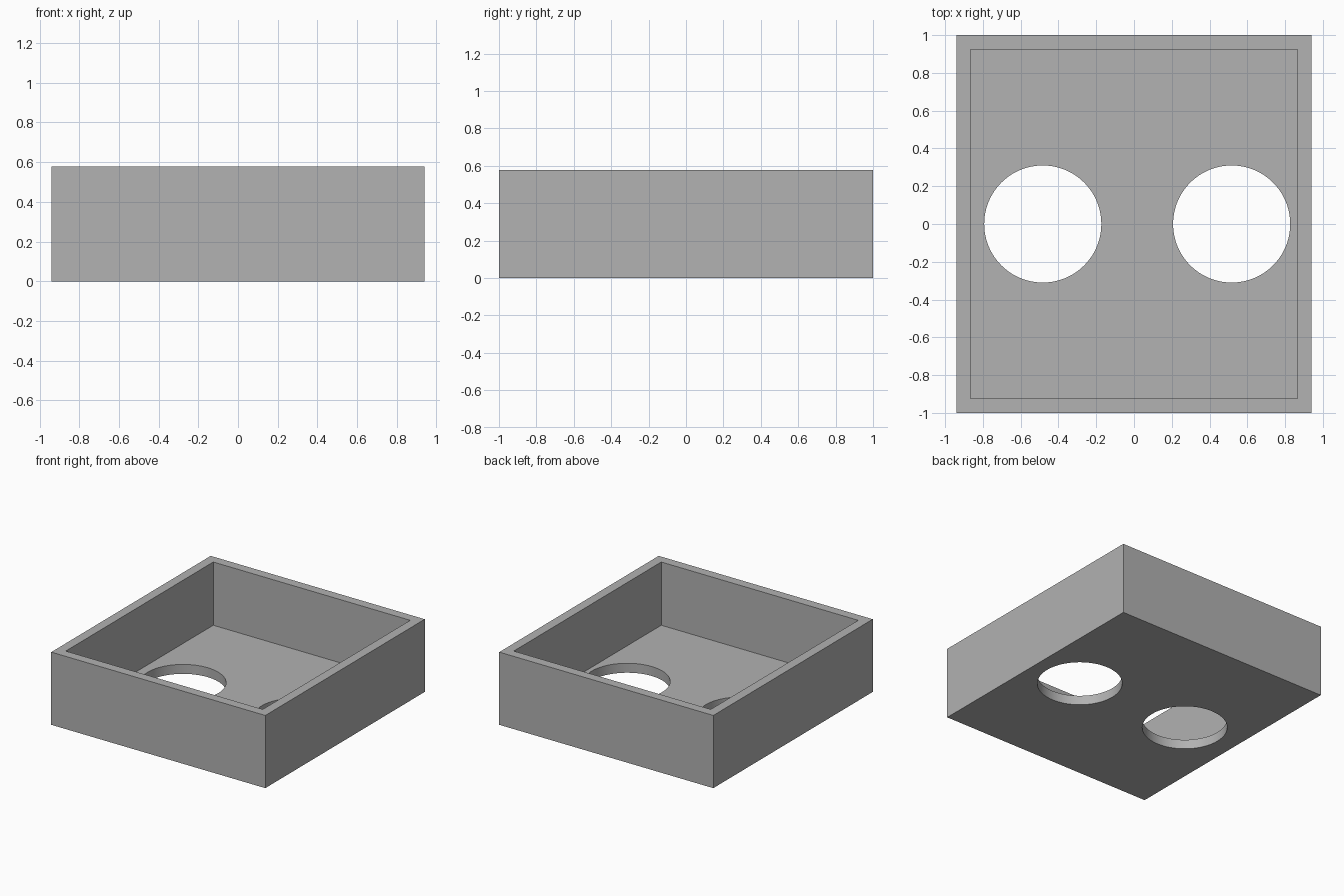
import bpy
from math import radians

cube = bpy.data.objects.get("Cube")
if cube:
    bpy.data.objects.remove(cube, do_unlink=True)

WIDTH, DEPTH, HEIGHT = 1.88, 2.0, 0.577
WALL = 0.075
HOLE_RADIUS = 0.31
HOLE_CENTRES = (-0.483, 0.517)

grey = bpy.data.materials.new("mid_grey")
grey.use_nodes = True
colour = (0.445, 0.445, 0.445, 1)
grey.diffuse_color = colour
grey.node_tree.nodes["Principled BSDF"].inputs["Base Color"].default_value = colour


def block(name, width, depth, bottom, top):
    bpy.ops.mesh.primitive_cube_add(size=1, location=(0, 0, (bottom + top) / 2))
    obj = bpy.context.object
    obj.name = name
    obj.scale = (width, depth, top - bottom)
    bpy.ops.object.transform_apply(location=True, rotation=False, scale=True)
    obj.data.materials.append(grey)
    return obj


def cut(target, cutter):
    cutter.hide_render = True
    mod = target.modifiers.new("cut", 'BOOLEAN')
    mod.operation = 'DIFFERENCE'
    mod.solver = 'EXACT'
    mod.object = cutter
    bpy.context.view_layer.objects.active = target
    bpy.ops.object.modifier_apply(modifier=mod.name)
    bpy.data.objects.remove(cutter, do_unlink=True)


# Open tray: outer block with its inside hollowed from above
tray = block("open_tray", WIDTH, DEPTH, 0, HEIGHT)
cut(tray, block("hollow_cutter", WIDTH - 2 * WALL, DEPTH - 2 * WALL, WALL, HEIGHT + 0.2))

# Two round holes through the floor
for x in HOLE_CENTRES:
    bpy.ops.mesh.primitive_cylinder_add(vertices=96, radius=HOLE_RADIUS, depth=0.4, location=(x, 0, 0))
    hole = bpy.context.object
    hole.name = "hole_cutter"
    hole.data.materials.append(grey)
    cut(tray, hole)

# Smooth hole walls, crisp edges
bpy.ops.object.select_all(action='DESELECT')
tray.select_set(True)
bpy.context.view_layer.objects.active = tray
bpy.ops.object.shade_smooth_by_angle(angle=radians(30))
